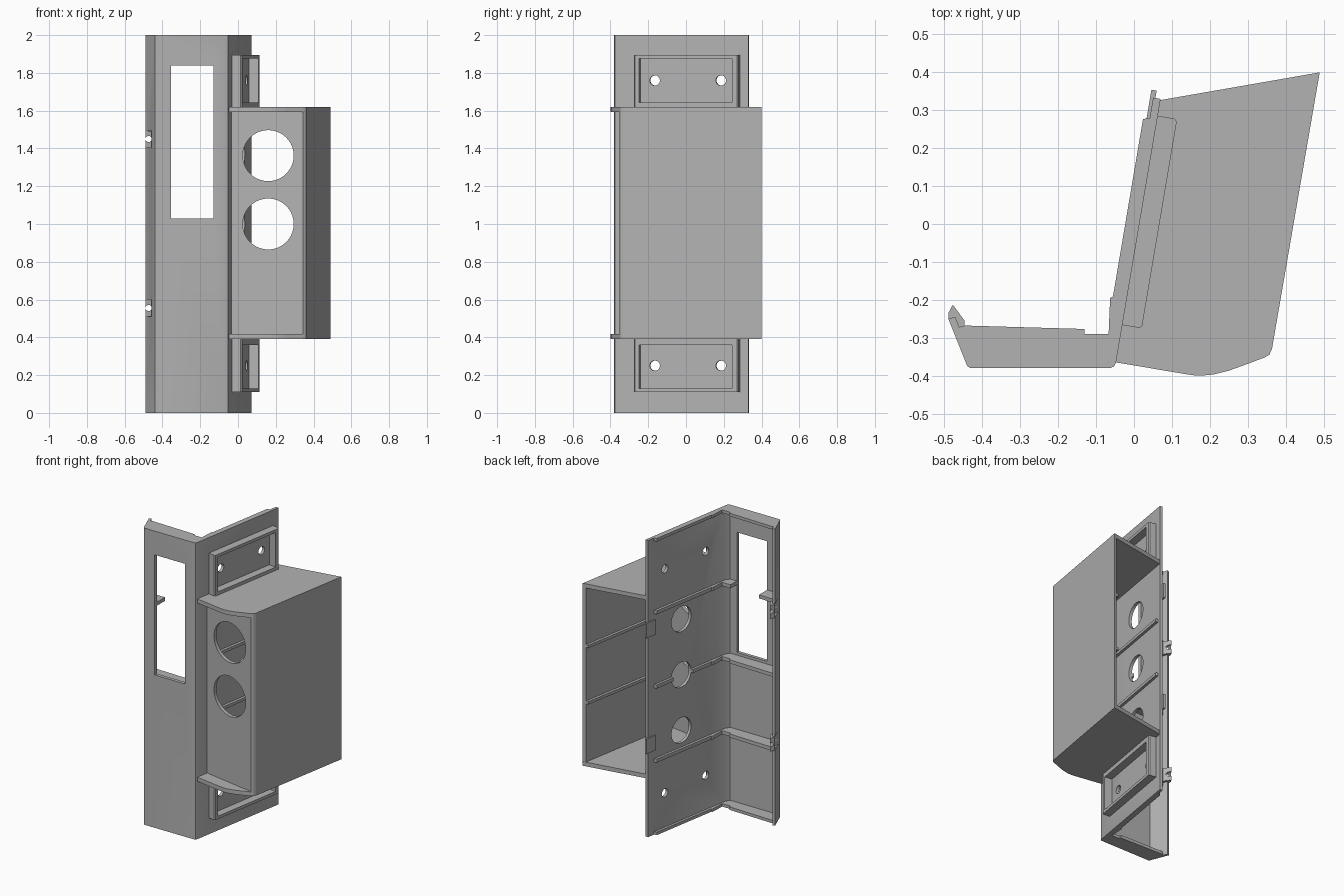
import bpy
import math
from mathutils import Vector, Matrix

cube = bpy.data.objects.get("Cube")
if cube:
    bpy.data.objects.remove(cube)

grey = bpy.data.materials.new("plain grey")
grey.use_nodes = True
grey.diffuse_color = (0.45, 0.45, 0.45, 1)
grey.node_tree.nodes["Principled BSDF"].inputs["Base Color"].default_value = grey.diffuse_color

# Frame of the slanted side wall: s runs along it, d points outward
CORNER = Vector((-0.05, -0.38))
ALONG = Vector((0.167, 0.986)).normalized()
OUT = Vector((ALONG.y, -ALONG.x))


def wall(s, d):
    return tuple(CORNER + ALONG * s + OUT * d)


def prism(name, outline, z0, z1):
    """Extrude a plan outline between two heights."""
    n = len(outline)
    area = sum(outline[i - 1][0] * outline[i][1] - outline[i][0] * outline[i - 1][1] for i in range(n))
    if area < 0:
        outline = outline[::-1]
    verts = [(x, y, z) for z in (z0, z1) for x, y in outline]
    faces = [list(range(n))[::-1], list(range(n, 2 * n))]
    faces += [[i, (i + 1) % n, n + (i + 1) % n, n + i] for i in range(n)]
    mesh = bpy.data.meshes.new(name)
    mesh.from_pydata(verts, [], faces)
    mesh.materials.append(grey)
    obj = bpy.data.objects.new(name, mesh)
    bpy.context.collection.objects.link(obj)
    return obj


def rect(x0, x1, y0, y1):
    return [(x0, y0), (x1, y0), (x1, y1), (x0, y1)]


def wall_rect(s0, s1, d0, d1):
    return [wall(s0, d0), wall(s1, d0), wall(s1, d1), wall(s0, d1)]


def drill(center, direction, radius, depth):
    """Round cutter pointing along a plan direction."""
    outline = [(radius * math.cos(a * math.tau / 40), radius * math.sin(a * math.tau / 40)) for a in range(40)]
    obj = prism("cutter", outline, -depth / 2, depth / 2)
    turn = Vector((direction[0], direction[1], 0)).to_track_quat('Z', 'Y').to_matrix().to_4x4()
    obj.data.transform(Matrix.Translation(center) @ turn)
    return obj


def cut(targets, cutters):
    """Subtract cutters from every target, then remove them."""
    for target in targets:
        bpy.context.view_layer.objects.active = target
        for cutter in cutters:
            mod = target.modifiers.new("cut", 'BOOLEAN')
            mod.operation = 'DIFFERENCE'
            mod.solver = 'EXACT'
            mod.object = cutter
            bpy.ops.object.modifier_apply(modifier=mod.name)
    for cutter in cutters:
        bpy.data.objects.remove(cutter)


# Thin L-shaped cover: front panel, slanted lip and side wall
shell = prism("cover_shell", [
    (-0.49, -0.25), (-0.44, -0.375), (-0.432, -0.38), (-0.062, -0.38), (-0.053, -0.376), wall(0.015, 0),
    wall(0.72, 0), wall(0.72, -0.02), wall(0.05, -0.02), (-0.08, -0.357),
    (-0.427, -0.357), (-0.472, -0.245)], 0, 2)

# End caps and stiffening ribs share one profile
rib_outline = [
    (-0.475, -0.275), (-0.438, -0.37), (-0.06, -0.37), wall(0.02, -0.008), wall(0.67, -0.008),
    wall(0.66, -0.037), wall(0.185, -0.037), (-0.063, -0.195), (-0.067, -0.29),
    (-0.13, -0.29), (-0.13, -0.277), (-0.445, -0.268)]
ribs = [prism("stiffening_rib", rib_outline, z - 0.012, z + 0.012) for z in (0.5, 1.0, 1.5)]
caps = [prism("end_cap", rib_outline, z, z + 0.02) for z in (0.0, 1.98)]

# Window, cable holes and screw holes
cutters = [prism("cutter", rect(-0.355, -0.13, -0.5, -0.2), 1.03, 1.84)]
for z in (0.625, 1.0, 1.375):
    cutters.append(drill((*wall(0.43, 0), z), OUT, 0.085, 0.2))
cut(ribs + [shell], cutters)
screws = [drill((*wall((y + 0.38) / ALONG.y, 0), z), OUT, 0.027, 0.2)
          for y in (-0.165, 0.185) for z in (0.25, 1.76)]
cut([shell], screws)

# Snap clips on the lip, each in a notch with a small hole
for z in (0.555, 1.45):
    cut([shell], [prism("cutter", rect(-0.5, -0.457, -0.5, -0.2), z - 0.045, z + 0.045)])
    clip = prism("snap_clip", [
        (-0.49, -0.235), (-0.478, -0.213), (-0.447, -0.255), (-0.447, -0.33),
        (-0.46, -0.32), (-0.46, -0.275), (-0.49, -0.25)], z - 0.045, z + 0.045)
    cut([clip], [drill((-0.473, -0.25, z), (0, 1), 0.016, 0.3)])

# Edge tabs on the rear of the side wall
for z in (0.62, 1.4):
    prism("edge_tab", wall_rect(0.66, 0.74, -0.028, -0.014), z - 0.05, z + 0.05)

# Box lids with bowed front edge
lid_outline = [
    wall(0.015, 0), (0.13, -0.395), (0.155, -0.399), (0.18, -0.4), (0.21, -0.397), (0.25, -0.387),
    (0.3, -0.369), (0.345, -0.352), (0.357, -0.345), (0.364, -0.33), (0.49, 0.4), wall(0.717, 0)]
for name, z0 in (("box_floor", 0.39), ("box_ceiling", 1.592)):
    prism(name, lid_outline, z0, z0 + 0.028)

# Outer box wall and recessed front panel with two round openings
prism("box_side_wall", [
    (0.335, -0.348), (0.345, -0.352), (0.357, -0.345), (0.364, -0.33),
    (0.49, 0.4), (0.47, 0.396), (0.344, -0.322)], 0.4, 1.61)
panel = prism("box_front_panel", [
    wall(0.1, -0.005), (0.338, -0.348), (0.346, -0.322), wall(0.125, -0.005)], 0.4, 1.61)
cut([panel], [drill((0.16, -0.3, z), (0, 1), 0.135, 0.4) for z in (1.0, 1.362)])

# Guide rails inside the box on both side walls
for z in (0.82, 1.2):
    prism("inner_rail", wall_rect(0.13, 0.7, -0.005, 0.018), z - 0.01, z + 0.01)
    prism("outer_rail", [(0.35, -0.31), (0.476, 0.395), (0.452, 0.391), (0.327, -0.31)], z - 0.01, z + 0.01)

# Raised mounting frames above and below the box
for z0, z1, p0, p1 in ((0.11, 0.395, 0.13, 0.36), (1.615, 1.895, 1.642, 1.875)):
    frame = prism("mounting_frame", [
        wall(0.115, -0.005), wall(0.115, 0.045), wall(0.12, 0.052), wall(0.668, 0.052),
        wall(0.675, 0.045), wall(0.675, -0.005)], z0, z1)
    cut([frame], [prism("cutter", wall_rect(0.142, 0.642, -0.1, 0.1), p0, p1)])

# Smooth the round openings while keeping edges crisp
bpy.ops.object.select_all(action='DESELECT')
for obj in [shell, panel] + ribs:
    obj.select_set(True)
bpy.context.view_layer.objects.active = shell
bpy.ops.object.shade_smooth_by_angle(angle=math.radians(25))
